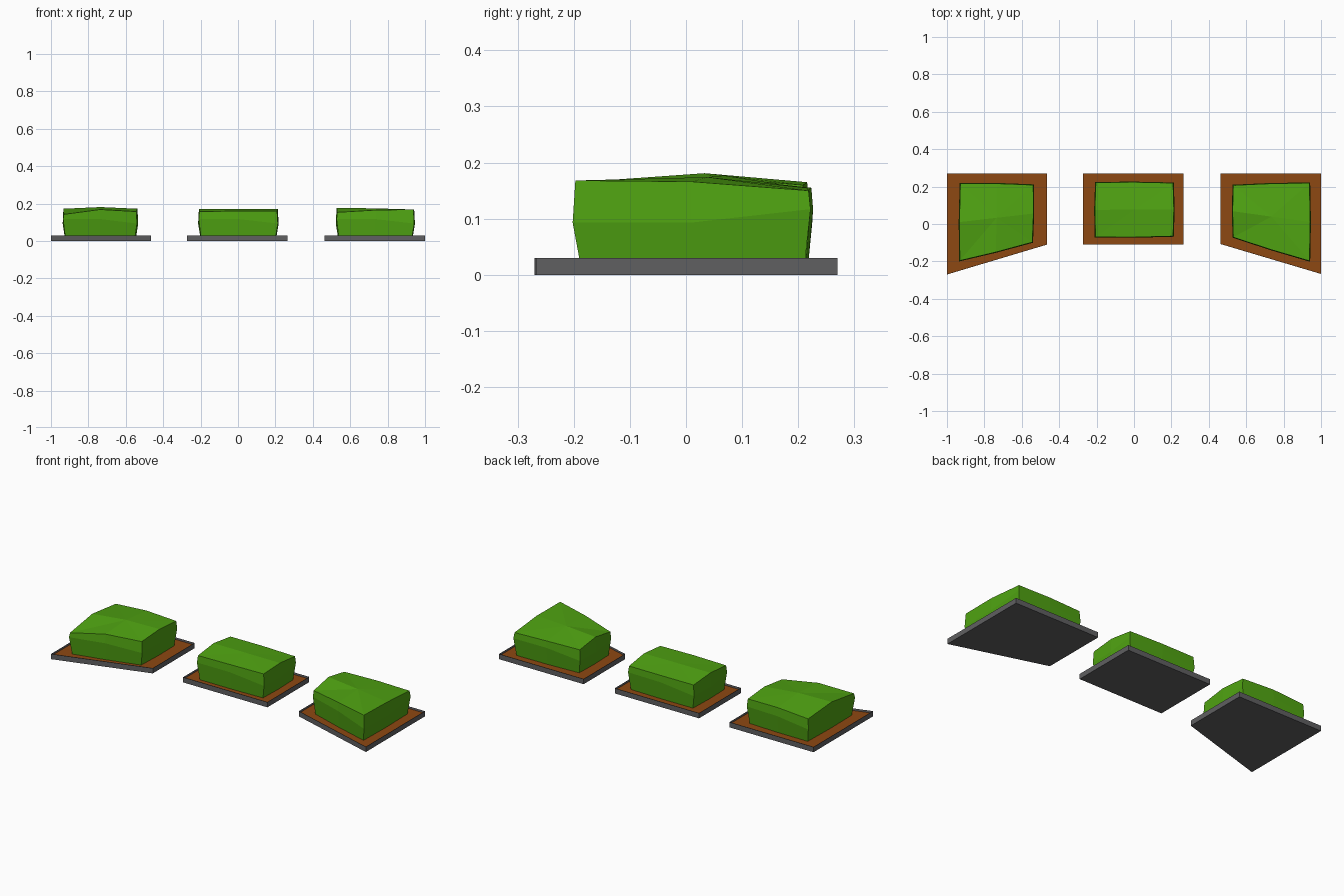
import bpy, bmesh
from mathutils import Vector

if "Cube" in bpy.data.objects:
    bpy.data.objects.remove(bpy.data.objects["Cube"])


def material(name, rgb):
    m = bpy.data.materials.new(name)
    m.diffuse_color = (*rgb, 1)
    m.use_nodes = True
    m.node_tree.nodes["Principled BSDF"].inputs["Base Color"].default_value = m.diffuse_color
    return m


STONE = material("grey stone", (0.115, 0.115, 0.12))
SOIL = material("brown soil", (0.27, 0.065, 0.006))
LEAF = material("leaf green", (0.08, 0.37, 0.006))


def finish(name, bm, mats):
    bmesh.ops.recalc_face_normals(bm, faces=bm.faces)
    me = bpy.data.meshes.new(name)
    bm.to_mesh(me)
    bm.free()
    for m in mats:
        me.materials.append(m)
    bpy.context.collection.objects.link(bpy.data.objects.new(name, me))


def planter(name, outline):
    """Slab with a raised kerb and a sunken soil bed."""
    bm = bmesh.new()
    low = [bm.verts.new((x, y, 0)) for x, y in outline]
    high = [bm.verts.new((x, y, 0.03)) for x, y in outline]
    bm.faces.new(low[::-1])
    top = bm.faces.new(high)
    for i in range(4):
        j = (i + 1) % 4
        bm.faces.new((low[i], low[j], high[j], high[i]))
    bmesh.ops.inset_region(bm, faces=[top], thickness=0.021, use_even_offset=True)
    bmesh.ops.inset_region(bm, faces=[top], thickness=0.0005, use_even_offset=True)
    for v in top.verts:
        v.co.z = 0.018
    top.material_index = 1
    finish(name, bm, [STONE, SOIL])


def hedge(name, corners, heights, peak):
    """Clipped bush: three rings of corner and mid-side points and a low crown.
    Heights run front-left, front, front-right, right, ... round the top."""
    bm = bmesh.new()
    c = [Vector(p) for p in corners]
    mid = sum(c, Vector((0, 0))) / 4
    ring = []
    for i in range(4):
        m = (c[i] + c[(i + 1) % 4]) / 2
        ring += [c[i], mid + (m - mid) * 1.02]
    rings = []
    for k, scale in enumerate((0.94, 1.0, 0.98)):
        rings.append([])
        for i, p in enumerate(ring):
            q = mid + (p - mid) * scale
            z = (0.015, 0.105 + 0.012 * (-1) ** (i // 2), heights[i])[k]
            rings[k].append(bm.verts.new((q.x, q.y, z)))
    for a, b in zip(rings, rings[1:]):
        for i in range(8):
            j = (i + 1) % 8
            bm.faces.new((a[i], a[j], b[j], b[i]))
    crown = bm.verts.new((mid.x, mid.y, peak))
    for i in range(8):
        bm.faces.new((rings[2][i], rings[2][(i + 1) % 8], crown))
    bm.faces.new(rings[0][::-1])
    finish(name, bm, [LEAF])


# Stone beds
planter("left_planter", [(-1, -0.27), (-0.465, -0.11), (-0.465, 0.27), (-1, 0.27)])
planter("middle_planter", [(-0.272, -0.11), (0.264, -0.11), (0.264, 0.27), (-0.272, 0.27)])
planter("right_planter", [(0.462, -0.107), (1, -0.267), (1, 0.27), (0.462, 0.27)])

# Bushes
hedge("left_hedge", [(-0.935, -0.2), (-0.54, -0.1), (-0.535, 0.212), (-0.932, 0.22)],
      [0.142, 0.168, 0.157, 0.172, 0.16, 0.165, 0.152, 0.172], 0.181)
hedge("middle_hedge", [(-0.21, -0.073), (0.213, -0.068), (0.213, 0.222), (-0.208, 0.225)],
      [0.157, 0.16, 0.16, 0.17, 0.153, 0.155, 0.155, 0.171], 0.171)
hedge("right_hedge", [(0.527, -0.073), (0.942, -0.202), (0.942, 0.222), (0.527, 0.21)],
      [0.153, 0.165, 0.168, 0.166, 0.15, 0.155, 0.155, 0.177], 0.174)
